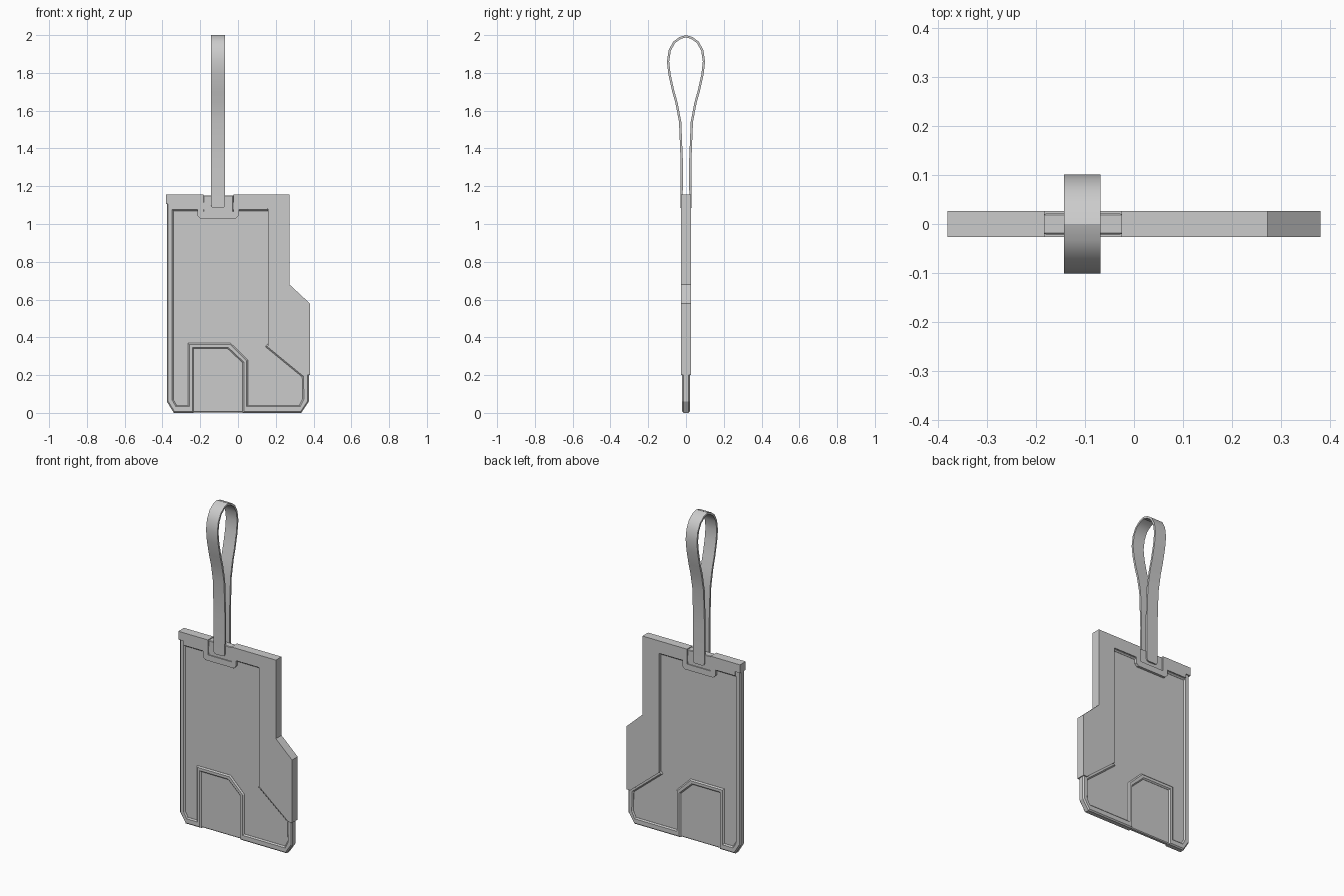
import bpy, bmesh
from mathutils import Vector

if "Cube" in bpy.data.objects:
    bpy.data.objects.remove(bpy.data.objects["Cube"])


def finish(name, bm):
    bmesh.ops.recalc_face_normals(bm, faces=bm.faces)
    mesh = bpy.data.meshes.new(name)
    bm.to_mesh(mesh)
    bm.free()
    obj = bpy.data.objects.new(name, mesh)
    bpy.context.collection.objects.link(obj)
    return obj


def slab(name, outline, half, chamfer=0.0):
    """Extrude an (x, z) outline to y = +-half, chamfering both face borders."""
    bm = bmesh.new()
    front = bm.faces.new([bm.verts.new((x, -half, z)) for x, z in outline])
    geo = bmesh.ops.extrude_face_region(bm, geom=[front], use_keep_orig=True)["geom"]
    bmesh.ops.translate(bm, verts=[v for v in geo if isinstance(v, bmesh.types.BMVert)],
                        vec=(0, 2 * half, 0))
    bmesh.ops.recalc_face_normals(bm, faces=bm.faces)
    if chamfer:
        rim = [e for e in bm.edges if abs(e.verts[0].co.y - e.verts[1].co.y) < 1e-6]
        bmesh.ops.bevel(bm, geom=rim, offset=chamfer, segments=1, affect='EDGES',
                        clamp_overlap=True)
    return finish(name, bm)


# Thin recessed panel, also the floor of the arch
slab("panel", [(-0.37, 1.12), (-0.37, 0.06), (-0.335, 0.003), (0.335, 0.003),
               (0.37, 0.06), (0.37, 0.3), (0.2, 0.45), (0.2, 1.12)], 0.012, 0.005)

# Low chamfered rim: outer border first, then back along its inner border
slab("raised_rim", [
    (-0.377, 1.12), (-0.377, 0.06), (-0.34, 0), (-0.235, 0), (-0.235, 0.34),
    (-0.055, 0.34), (0.025, 0.265), (0.025, 0), (0.335, 0), (0.375, 0.06),
    (0.375, 0.25), (0.2, 0.42), (0.145, 0.35),
    (0.34, 0.19), (0.342, 0.075), (0.325, 0.04), (0.052, 0.04), (0.052, 0.28),
    (-0.04, 0.37), (-0.265, 0.37), (-0.265, 0.04), (-0.325, 0.04), (-0.342, 0.07),
    (-0.342, 1.07), (0.16, 1.07), (0.16, 1.12)], 0.02, 0.007)

# Thick frame on the top and right, with the strap notch and its U-shaped collar
slab("thick_frame", [
    (-0.38, 1.155), (-0.38, 1.105), (-0.345, 1.105), (-0.345, 1.08), (-0.215, 1.08),
    (-0.215, 1.045), (-0.2, 1.03), (-0.01, 1.03), (0.005, 1.045), (0.005, 1.08),
    (0.16, 1.08), (0.16, 0.36), (0.355, 0.2), (0.38, 0.2), (0.38, 0.58),
    (0.272, 0.68), (0.272, 1.155), (-0.025, 1.155), (-0.025, 1.065),
    (-0.183, 1.065), (-0.183, 1.155)], 0.027)

# Plate inside the notch
slab("strap_plate", [(-0.183, 1.15), (-0.183, 1.04), (-0.025, 1.04), (-0.025, 1.15)],
     0.021, 0.003)

# Flat ribbon loop, profile mirrored in y and extruded along x
side = [(0.03, 1.085), (0.028, 1.32), (0.037, 1.54), (0.056, 1.64), (0.073, 1.70),
        (0.093, 1.79), (0.101, 1.86), (0.092, 1.92), (0.068, 1.965), (0.034, 1.99)]
outer = [Vector(p) for p in side + [(0, 2.0)] + [(-y, z) for y, z in reversed(side)]]
inner = []
for i, p in enumerate(outer):
    t = (outer[min(i + 1, len(outer) - 1)] - outer[max(i - 1, 0)]).normalized()
    inner.append(p + Vector((-t.y, t.x)) * 0.012)
bm = bmesh.new()
rings = [[bm.verts.new((x, q.x, q.y)) for x, q in
          ((-0.143, a), (-0.068, a), (-0.068, b), (-0.143, b))]
         for a, b in zip(outer, inner)]
for r, s in zip(rings, rings[1:]):
    for k in range(4):
        bm.faces.new((r[k], r[(k + 1) % 4], s[(k + 1) % 4], s[k]))
bm.faces.new(rings[0])
bm.faces.new(rings[-1])
# Rounded strap ends
ends = [e for r in (rings[0], rings[-1])
        for e in (bm.edges.get((r[1], r[2])), bm.edges.get((r[0], r[3])))]
bmesh.ops.bevel(bm, geom=ends, offset=0.015, segments=2, profile=0.5, affect='EDGES')
strap = finish("strap_loop", bm)
bpy.context.view_layer.objects.active = strap
strap.select_set(True)
bpy.ops.object.shade_smooth_by_angle()
